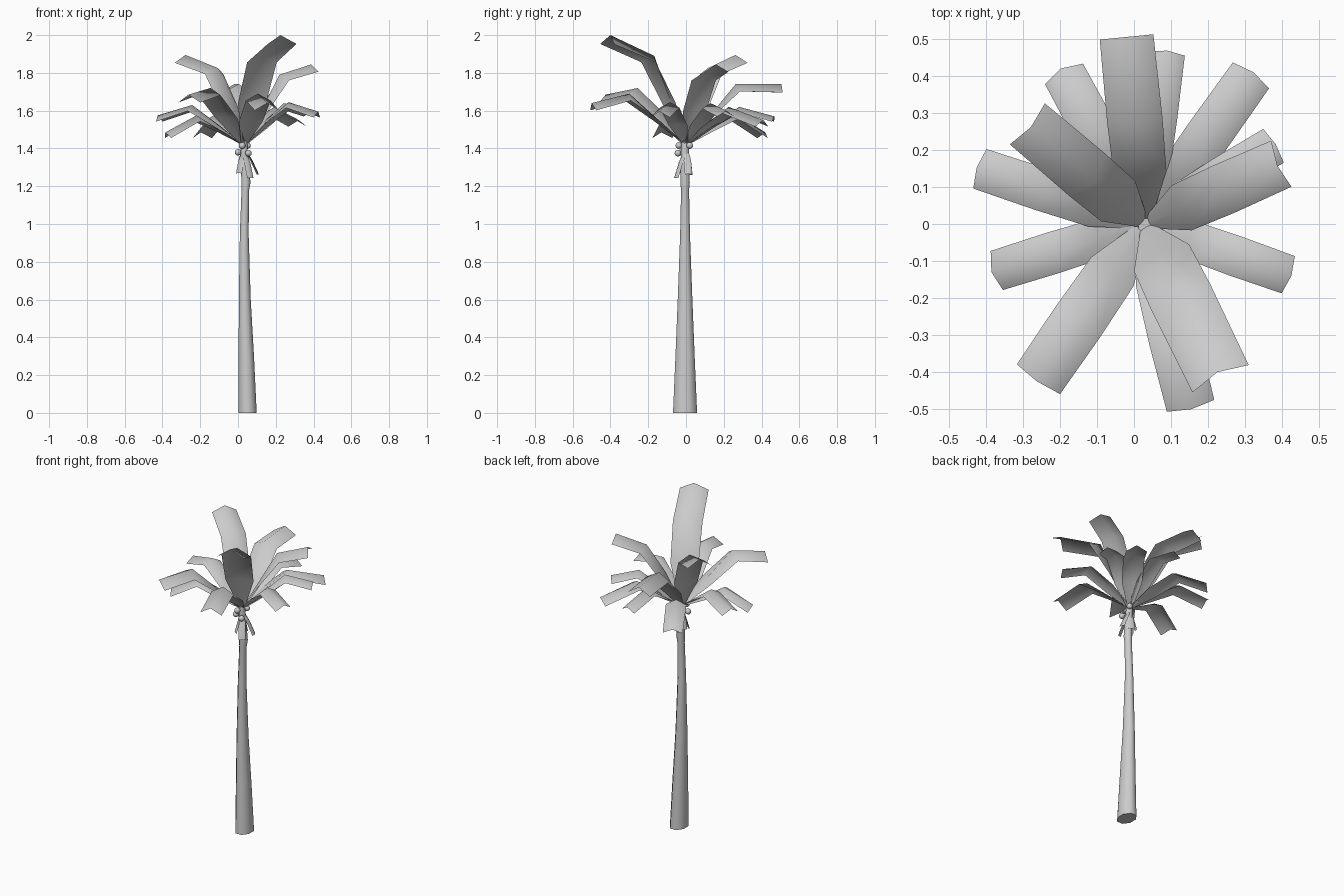
import bpy, bmesh, math
from mathutils import Vector, Matrix

cube = bpy.data.objects.get("Cube")
if cube:
    bpy.data.objects.remove(cube, do_unlink=True)

# Single plain material
grey = bpy.data.materials.new("plain grey")
grey.use_nodes = True
colour = (0.6, 0.6, 0.6, 1)
grey.diffuse_color = colour
grey.node_tree.nodes["Principled BSDF"].inputs["Base Color"].default_value = colour


def finish(name, bm):
    mesh = bpy.data.meshes.new(name)
    bm.to_mesh(mesh)
    bm.free()
    mesh.materials.append(grey)
    for poly in mesh.polygons:
        poly.use_smooth = True
    obj = bpy.data.objects.new(name, mesh)
    bpy.context.collection.objects.link(obj)
    return obj


def leaf(name, path, half_widths, folds):
    """Folded strip: a raised ridge with two drooping edges along a path."""
    bm = bmesh.new()
    pts = [Vector(p) for p in path]
    flat = pts[-1] - pts[0]
    side = Vector((-flat.y, flat.x, 0)).normalized()
    rows = []
    for i, (p, w, fold) in enumerate(zip(pts, half_widths, folds)):
        tangent = (pts[min(i + 1, len(pts) - 1)] - pts[max(i - 1, 0)]).normalized()
        drop = tangent.cross(side) * w * fold
        rows.append([bm.verts.new(q) for q in (p - side * w - drop, p, p + side * w - drop)])
    for a, b in zip(rows, rows[1:]):
        for k in range(2):
            bm.faces.new((a[k], b[k], b[k + 1], a[k + 1]))
    return finish(name, bm)


# Trunk: tapered leaning rings (z, centre x, x radius, y radius)
rings = [(0, .051, .052, .069), (.3, .044, .044, .055), (.6, .036, .034, .042),
         (.95, .033, .025, .028), (1.18, .039, .022, .023), (1.22, .042, .026, .027),
         (1.44, .03, .019, .021)]
SIDES = 8
bm = bmesh.new()
loops = []
for z, cx, rx, ry in rings:
    angles = [2 * math.pi * (k + .5) / SIDES for k in range(SIDES)]
    loops.append([bm.verts.new((cx + rx * math.cos(a), -.005 + ry * math.sin(a), z)) for a in angles])
for a, b in zip(loops, loops[1:]):
    for k in range(SIDES):
        n = (k + 1) % SIDES
        bm.faces.new((a[k], a[n], b[n], b[k]))
bm.faces.new(loops[0][::-1])
bm.faces.new(loops[-1])
trunk = finish("trunk", bm)
bpy.context.view_layer.objects.active = trunk
trunk.select_set(True)
bpy.ops.object.shade_smooth_by_angle(angle=math.radians(75))

# Fronds: tip x, y, z, then elbow fraction, elbow height, half width
fronds = [
    (-.02, .505, 1.74, .52, 1.74, .075), (.322, .41, 1.55, .55, 1.62, .062),
    (-.197, .42, 1.485, .6, 1.59, .06), (.09, .468, 1.57, .6, 1.62, .05),
    (.383, .215, 1.6, .6, 1.64, .055), (.387, .158, 1.845, .53, 1.79, .07),
    (-.278, .262, 1.895, .44, 1.825, .075), (-.425, .152, 1.575, .6, 1.63, .058),
    (-.385, -.13, 1.485, .6, 1.575, .057), (-.262, -.425, 1.685, .6, 1.72, .073),
    (.155, -.5, 1.64, .6, 1.69, .068), (.225, -.4, 2.0, .42, 1.89, .087),
    (.425, -.14, 1.595, .6, 1.645, .055),
]
crown = Vector((.03, 0, 1.42))
for i, (x, y, z, frac, elbow_z, w) in enumerate(fronds):
    tip = Vector((x, y, z))
    elbow = crown.lerp(tip, frac)
    elbow.z = elbow_z
    middle = crown.lerp(elbow, .48)
    leaf(f"frond_{i + 1}", (crown, middle, elbow, tip), (.014, w * .95, w, w * .97), (.2, .15, .55, .6))

# Small withered leaves hanging below the crown
for i, (x, y, z) in enumerate([(.07, -.058, 1.245), (.11, .015, 1.265), (.0, -.035, 1.27),
                               (.045, .035, 1.26), (-.005, .02, 1.28)]):
    tip = Vector((x, y, z))
    top = Vector((.03, 0, 1.41))
    bend = top.lerp(tip, .5) + Vector((x - .03, y, 0)) * .08
    leaf(f"dry_leaf_{i + 1}", (top, bend, tip), (.008, .02, .02), (.2, .4, .4))

# Nuts clustered under the fronds
for i, p in enumerate([(.022, -.038, 1.415), (.055, -.043, 1.375), (.05, .02, 1.415), (.0, -.022, 1.38)]):
    bm = bmesh.new()
    bmesh.ops.create_icosphere(bm, subdivisions=2, radius=.018, matrix=Matrix.Translation(p))
    finish(f"nut_{i + 1}", bm)
